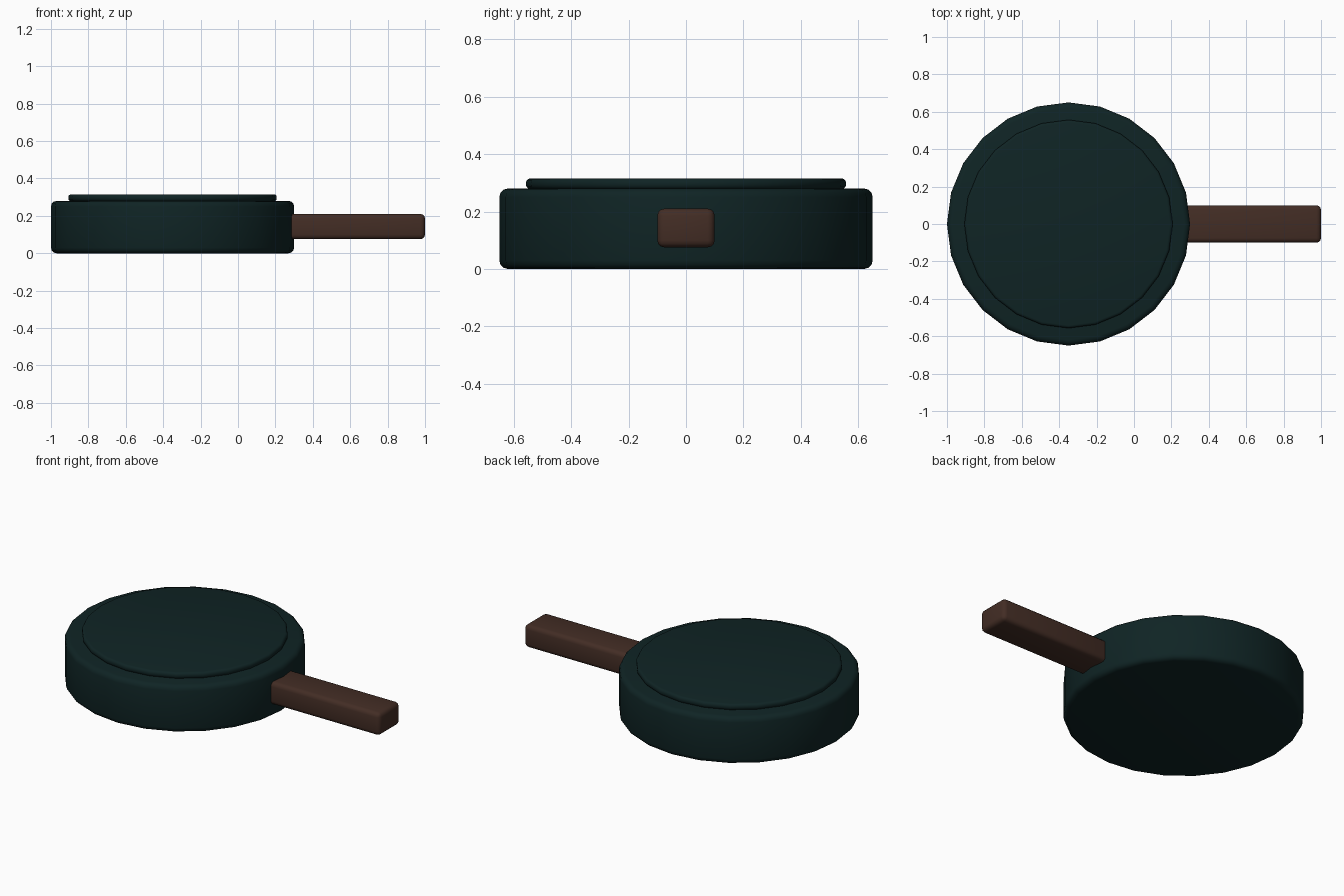
import bpy, bmesh, math
from mathutils import Matrix

if "Cube" in bpy.data.objects:
    bpy.data.objects.remove(bpy.data.objects["Cube"])


def material(name, rgb):
    m = bpy.data.materials.new(name)
    m.diffuse_color = (*rgb, 1.0)
    m.use_nodes = True
    m.node_tree.nodes["Principled BSDF"].inputs["Base Color"].default_value = m.diffuse_color
    return m


dark_green = material("dark_green_enamel", (0.0048, 0.0175, 0.018))
brown = material("brown_wood", (0.056, 0.026, 0.018))


def finish(bm, name, mat, bevel, segments):
    """Round the hard edges, shade smooth and link the part."""
    bm.normal_update()
    edges = [e for e in bm.edges if e.calc_face_angle(0) > math.radians(40)]
    bmesh.ops.bevel(bm, geom=edges, offset=bevel, segments=segments,
                    profile=0.5, affect='EDGES', clamp_overlap=True)
    bmesh.ops.recalc_face_normals(bm, faces=bm.faces[:])
    mesh = bpy.data.meshes.new(name)
    bm.to_mesh(mesh)
    bm.free()
    mesh.materials.append(mat)
    ob = bpy.data.objects.new(name, mesh)
    bpy.context.collection.objects.link(ob)
    bpy.ops.object.select_all(action='DESELECT')
    ob.select_set(True)
    bpy.context.view_layer.objects.active = ob
    bpy.ops.object.shade_smooth_by_angle(angle=math.radians(40))
    return ob


def disc(name, radius, z0, z1, mat, bevel, segments):
    bm = bmesh.new()
    bmesh.ops.create_cone(bm, cap_ends=True, segments=24, radius1=radius,
                          radius2=radius, depth=z1 - z0,
                          matrix=Matrix.Translation((-0.35, 0, (z0 + z1) / 2)))
    return finish(bm, name, mat, bevel, segments)


def box(name, lo, hi, mat, bevel, segments):
    size = [b - a for a, b in zip(lo, hi)]
    mid = [(a + b) / 2 for a, b in zip(lo, hi)]
    bm = bmesh.new()
    bmesh.ops.create_cube(bm, size=1, matrix=Matrix.Translation(mid) @ Matrix.Diagonal((*size, 1)))
    return finish(bm, name, mat, bevel, segments)


# Pan body and the thin raised disc on top
disc("pan_body", 0.65, 0.0, 0.28, dark_green, 0.03, 3)
disc("raised_disc", 0.557, 0.278, 0.315, dark_green, 0.015, 3)

# Straight handle running into the body wall
box("handle", (0.25, -0.1, 0.075), (1.0, 0.1, 0.21), brown, 0.025, 3)
